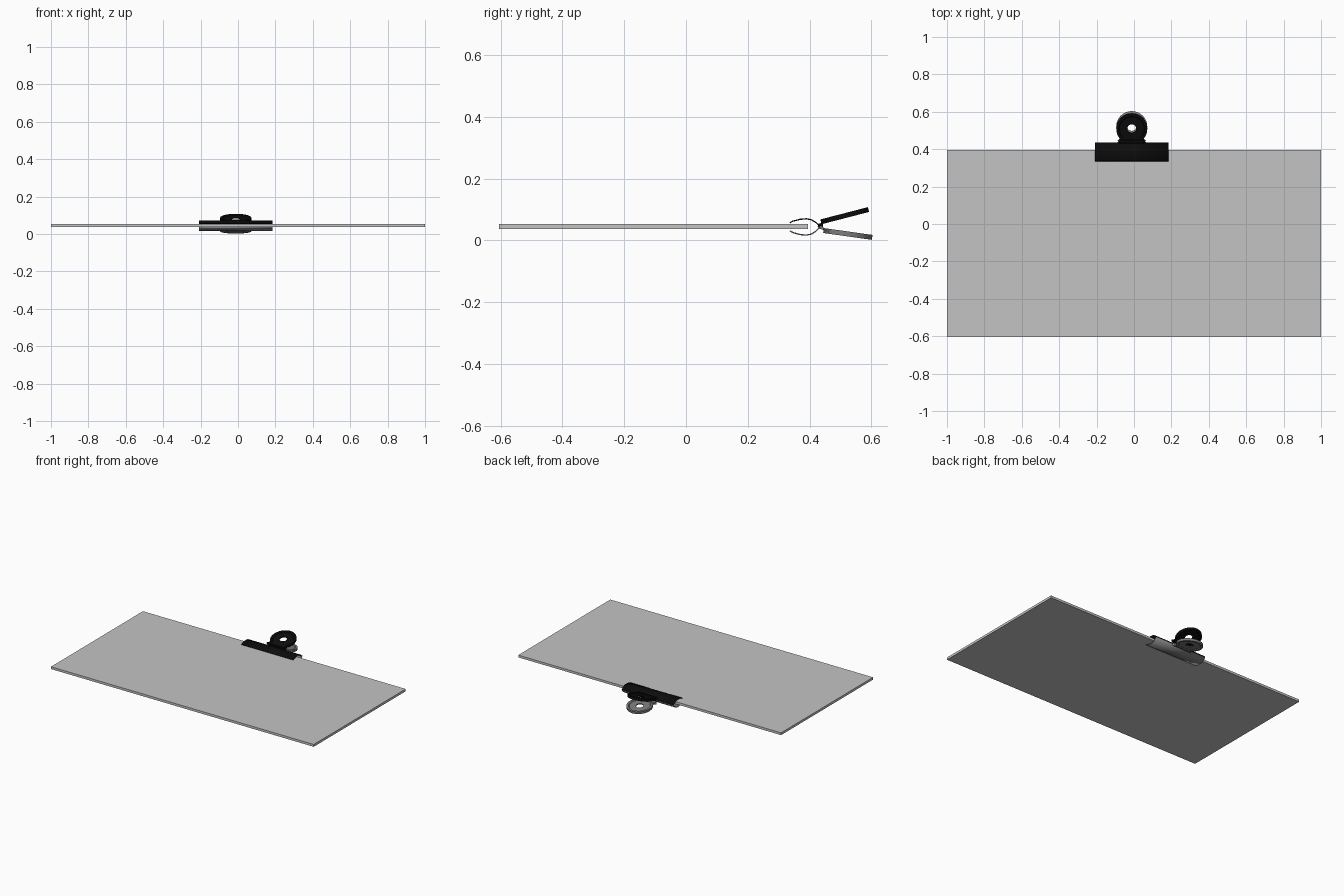
import bpy, bmesh
from math import radians, sin, cos, atan2
from mathutils import Vector, Matrix

cube = bpy.data.objects.get("Cube")
if cube:
    bpy.data.objects.remove(cube, do_unlink=True)

CLIP_X = -0.012


def material(name, value):
    m = bpy.data.materials.new(name)
    m.use_nodes = True
    col = (value, value, value, 1)
    m.diffuse_color = col
    m.node_tree.nodes["Principled BSDF"].inputs["Base Color"].default_value = col
    return m


def add_object(name, bm, mat):
    bmesh.ops.recalc_face_normals(bm, faces=bm.faces)
    mesh = bpy.data.meshes.new(name)
    bm.to_mesh(mesh)
    bm.free()
    mesh.materials.append(mat)
    ob = bpy.data.objects.new(name, mesh)
    bpy.context.collection.objects.link(ob)
    return ob


def smooth(ob):
    bpy.ops.object.select_all(action='DESELECT')
    ob.select_set(True)
    bpy.context.view_layer.objects.active = ob
    bpy.ops.object.shade_smooth_by_angle(angle=radians(35))


board_grey = material("board grey", 0.55)
black = material("black metal", 0.004)
steel = material("grey metal", 0.2)

# Flat board
bm = bmesh.new()
bmesh.ops.create_cube(bm, size=1, matrix=Matrix.Translation((0, -0.105, 0.045))
                      @ Matrix.Diagonal((2, 1, 0.016, 1)))
add_object("board", bm, board_grey)


# Jaw: bent sheet swept across the clip width, open at both ends
def jaw(name, profile, mat):
    bm = bmesh.new()
    rows = [[bm.verts.new((CLIP_X + s * 0.197, y, z)) for s in (-1, 1)]
            for y, z in profile]
    for a, b in zip(rows, rows[1:]):
        bm.faces.new((a[0], a[1], b[1], b[0]))
    ob = add_object(name, bm, mat)
    mod = ob.modifiers.new("sheet thickness", 'SOLIDIFY')
    mod.thickness = 0.004
    mod.offset = 0
    smooth(ob)


jaw("upper_jaw", [(0.336, 0.057), (0.345, 0.062), (0.368, 0.068), (0.39, 0.07),
                  (0.407, 0.066), (0.42, 0.058), (0.434, 0.046)], black)
jaw("lower_jaw", [(0.336, 0.031), (0.347, 0.025), (0.368, 0.019), (0.39, 0.017),
                  (0.407, 0.021), (0.42, 0.03), (0.434, 0.044)], steel)


# Handle: round tab with a neck, raised rim and hole
def handle(name, centre, tilt, radius, mat):
    outline = [Vector((radius * sin(a), radius * cos(a)))
               for a in (radians(-135 + 270 * i / 40) for i in range(41))]
    outline += [Vector((0.062, -0.066)), Vector((0.075, -0.076)), Vector((0, -0.076)),
                Vector((-0.075, -0.076)), Vector((-0.062, -0.066))]
    # Closed section: blend from outline to hole, and height
    section = [(0, -0.008), (0, 0.008), (0.22, 0.008), (0.3, 0.003), (1, 0.003),
               (1, -0.003), (0.3, -0.003), (0.22, -0.008)]
    place = Matrix.Translation(centre) @ Matrix.Rotation(radians(tilt), 4, 'X')
    bm = bmesh.new()
    rings = []
    for t, h in section:
        ring = []
        for p in outline:
            q = p.lerp(p.normalized() * 0.024, t)
            ring.append(bm.verts.new(place @ Vector((q.x, q.y, h))))
        rings.append(ring)
    n = len(outline)
    for k, a in enumerate(rings):
        b = rings[(k + 1) % len(rings)]
        for i in range(n):
            j = (i + 1) % n
            bm.faces.new((a[i], a[j], b[j], b[i]))
    smooth(add_object(name, bm, mat))


handle("upper_handle", (CLIP_X, 0.51, 0.079), 14.5, 0.083, black)
handle("lower_handle", (CLIP_X, 0.52, 0.0213), -8, 0.083, steel)

# Hinge rod and the lugs joining handles to jaws
bm = bmesh.new()
bmesh.ops.create_cone(bm, cap_ends=True, segments=16, radius1=0.009, radius2=0.009,
                      depth=0.13, matrix=Matrix.Translation((CLIP_X, 0.435, 0.046))
                      @ Matrix.Rotation(radians(90), 4, 'Y'))
smooth(add_object("hinge_rod", bm, black))

for name, end, mat in (("upper_lug", (0.45, 0.063), black),
                       ("lower_lug", (0.455, 0.031), steel)):
    dy, dz = end[0] - 0.43, end[1] - 0.046
    bm = bmesh.new()
    for s in (-1, 1):
        bmesh.ops.create_cube(
            bm, size=1,
            matrix=Matrix.Translation((CLIP_X + s * 0.06, 0.43 + dy / 2, 0.046 + dz / 2))
            @ Matrix.Rotation(atan2(dz, dy), 4, 'X')
            @ Matrix.Diagonal((0.01, 0.028, 0.008, 1)))
    add_object(name, bm, mat)
